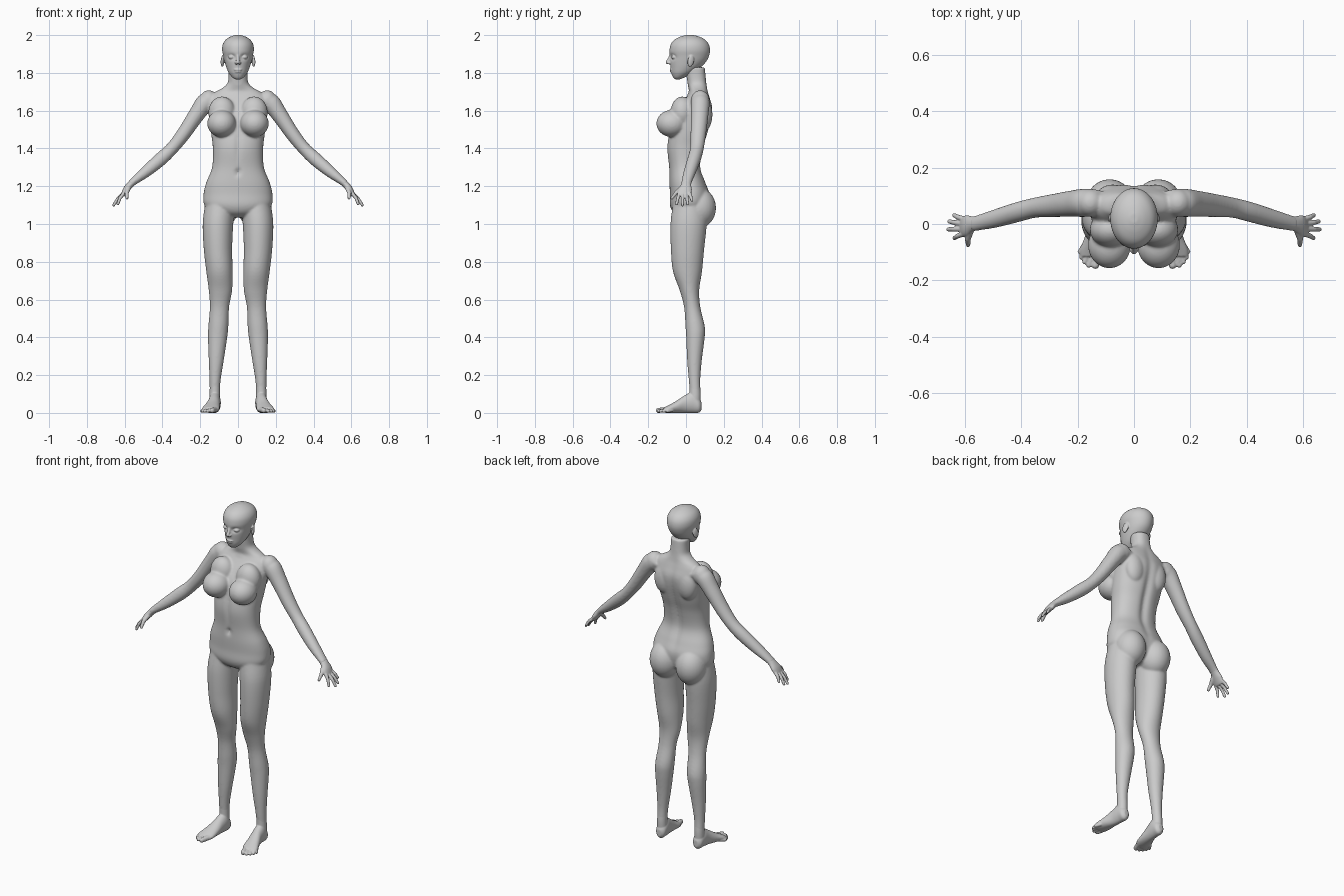
import bpy, bmesh, math
from mathutils import Vector, Matrix

X, Y = Vector((1, 0, 0)), Vector((0, 1, 0))


def smooth_rows(rows, steps=5):
    """Catmull-Rom interpolation of (x, y, z, a, b) rows."""
    out = []
    for i in range(len(rows) - 1):
        p = [rows[max(0, min(len(rows) - 1, i + k))] for k in (-1, 0, 1, 2)]
        for s in range(steps):
            t = s / steps
            out.append([0.5 * (2 * b + (c - a) * t + (2 * a - 5 * b + 4 * c - d) * t * t
                               + (3 * b - a - 3 * c + d) * t ** 3) for a, b, c, d in zip(*p)])
    return out + [list(rows[-1])]


def loft(bm, rows, u=X, v=Y, power=2.0, n=40):
    """Closed skin through elliptical sections spanned by u and v."""
    rings, e = [], 2 / power
    for x, y, z, a, b in smooth_rows(rows):
        ring = []
        for k in range(n):
            c, s = math.cos(2 * math.pi * k / n), math.sin(2 * math.pi * k / n)
            c, s = math.copysign(abs(c) ** e, c), math.copysign(abs(s) ** e, s)
            ring.append(bm.verts.new(Vector((x, y, z)) + u * (a * c) + v * (b * s)))
        rings.append(ring)
    for r, q in zip(rings, rings[1:]):
        for k in range(n):
            bm.faces.new((r[k], r[(k + 1) % n], q[(k + 1) % n], q[k]))
    bm.faces.new(rings[0][::-1])
    bm.faces.new(rings[-1])


def blob(bm, c, r, rot=Matrix()):
    m = Matrix.Translation(c) @ rot @ Matrix.Diagonal((*r, 1))
    bmesh.ops.create_uvsphere(bm, u_segments=28, v_segments=18, radius=1, matrix=m)


def digit(bm, pts, r0, r1):
    """Chain of tapered segments with round joints."""
    n = len(pts) - 1
    rad = [r0 + (r1 - r0) * i / n for i in range(n + 1)]
    for p, r in zip(pts, rad):
        blob(bm, p, (r, r, r))
    for i in range(n):
        p, q = Vector(pts[i]), Vector(pts[i + 1])
        m = Matrix.Translation((p + q) / 2) @ (q - p).to_track_quat('Z', 'Y').to_matrix().to_4x4()
        bmesh.ops.create_cone(bm, cap_ends=True, segments=20, radius1=rad[i], radius2=rad[i + 1],
                              depth=(q - p).length, matrix=m)


def dent(bm, x, z, sx, sz, depth):
    """Push the front (depth > 0) or back (depth < 0) surface inwards."""
    for v in bm.verts:
        if (v.co.y < 0.01) == (depth > 0):
            v.co.y += depth * math.exp(-((v.co.x - x) / sx) ** 2 - ((v.co.z - z) / sz) ** 2)


def mirror(bm):
    g = bmesh.ops.duplicate(bm, geom=bm.verts[:] + bm.edges[:] + bm.faces[:])["geom"]
    for v in g:
        if isinstance(v, bmesh.types.BMVert):
            v.co.x *= -1


def finish(name, bm, voxel, iterations):
    """Fuse the overlapping volumes into one smooth skin."""
    bmesh.ops.recalc_face_normals(bm, faces=bm.faces[:])
    me = bpy.data.meshes.new(name)
    bm.to_mesh(me)
    bm.free()
    ob = bpy.data.objects.new(name, me)
    bpy.context.collection.objects.link(ob)
    rm = ob.modifiers.new("Fuse", 'REMESH')
    rm.mode, rm.voxel_size, rm.use_smooth_shade = 'VOXEL', voxel, True
    sm = ob.modifiers.new("Soften", 'SMOOTH')
    sm.factor, sm.iterations = 0.5, iterations


# Body: limbs and paired masses first, mirrored, then the torso
bm = bmesh.new()
loft(bm, [(.095, .02, 1.10, .08, .09), (.106, .014, 1.0, .081, .096), (.106, .008, .865, .075, .088),
          (.098, .008, .75, .070, .077), (.093, .018, .65, .062, .052), (.098, .033, .56, .051, .043),
          (.104, .048, .46, .053, .051), (.108, .05, .40, .051, .049), (.115, .045, .28, .040, .039),
          (.121, .045, .18, .030, .031), (.123, .048, .11, .027, .029), (.123, .045, .05, .027, .03)])
loft(bm, [(.12, .075, 1.665, .045, .045), (.175, .075, 1.64, .050, .050), (.225, .072, 1.572, .044, .046),
          (.29, .065, 1.475, .038, .041), (.35, .058, 1.40, .034, .036), (.41, .043, 1.343, .036, .036),
          (.49, .02, 1.275, .030, .033), (.55, .005, 1.228, .021, .028), (.57, 0, 1.21, .019, .027)],
     u=Vector((.66, 0, .75)))
blob(bm, (.155, .075, 1.653), (.05, .05, .055))        # shoulder
blob(bm, (.087, -.075, 1.532), (.076, .082, .072))     # breast
blob(bm, (.085, -.02, 1.59), (.072, .062, .085))       # upper chest
blob(bm, (.086, .07, 1.085), (.086, .089, .105))       # buttock
blob(bm, (.075, .095, 1.58), (.06, .045, .09))         # shoulder blade
mirror(bm)
torso = bmesh.new()
loft(torso, [(0, .02, 1.035, .06, .05), (0, .018, 1.06, .13, .085), (0, .017, 1.10, .178, .102),
             (0, .02, 1.16, .182, .105), (0, .008, 1.22, .168, .096), (0, -.006, 1.30, .137, .084),
             (0, -.004, 1.40, .133, .096), (0, .013, 1.48, .142, .103), (0, .033, 1.56, .150, .103),
             (0, .053, 1.62, .157, .087), (0, .063, 1.67, .150, .063), (0, .067, 1.70, .118, .05),
             (0, .064, 1.72, .082, .049), (0, .059, 1.745, .056, .05), (0, .054, 1.78, .050, .051),
             (0, .048, 1.83, .050, .052)], power=2.25, n=96)
dent(torso, 0, 1.42, .022, .22, -.014)                 # spine groove
dent(torso, 0, 1.275, .012, .016, .016)                # navel
dent(torso, 0, 1.42, .014, .09, .008)                  # midline of the belly
tmp = bpy.data.meshes.new("tmp")
torso.to_mesh(tmp)
torso.free()
bm.from_mesh(tmp)
bpy.data.meshes.remove(tmp)
finish("body", bm, .0055, 10)

# Head: skull loft with eye sockets, then face features
bm = bmesh.new()
loft(bm, [(0, -.044, 1.766, .014, .014), (0, -.038, 1.776, .030, .030), (0, -.020, 1.80, .049, .058),
          (0, -.002, 1.83, .062, .080), (0, .011, 1.86, .071, .096), (0, .018, 1.89, .078, .104),
          (0, .020, 1.92, .084, .107), (0, .020, 1.95, .081, .101), (0, .020, 1.975, .066, .082),
          (0, .020, 1.992, .040, .050), (0, .020, 2.001, .013, .016)], n=96)
for s in (-1, 1):
    dent(bm, s * .034, 1.884, .018, .013, .016)
    blob(bm, (s * .034, -.062, 1.883), (.017, .016, .011))
    blob(bm, (s * .082, .025, 1.862), (.008, .018, .031),
         Matrix.Rotation(s * .35, 4, 'Z') @ Matrix.Rotation(-.2, 4, 'X'))
    blob(bm, (s * .009, -.09, 1.852), (.008, .010, .007))
digit(bm, [(0, -.079, 1.897), (0, -.087, 1.875), (0, -.097, 1.857)], .007, .0105)
blob(bm, (0, -.077, 1.817), (.022, .010, .006))
blob(bm, (0, -.074, 1.806), (.019, .010, .006))
blob(bm, (0, -.055, 1.782), (.02, .014, .014))
finish("head", bm, .0035, 3)

# Hands: palm, four fingers and thumb
bm = bmesh.new()
loft(bm, [(.55, .005, 1.228, .019, .026), (.572, 0, 1.207, .018, .027), (.592, -.006, 1.182, .017, .037),
          (.606, -.009, 1.160, .013, .036), (.612, -.009, 1.150, .009, .032)], u=Vector((.8, 0, .6)))
for base, tip in (((.607, -.036, 1.160), (.636, -.050, 1.106)), ((.612, -.018, 1.155), (.658, -.019, 1.100)),
                  ((.611, .001, 1.156), (.655, .009, 1.106)), ((.604, .018, 1.164), (.637, .031, 1.125))):
    mid = [(a + b) / 2 + d for a, b, d in zip(base, tip, (.004, 0, .003))]
    digit(bm, [base, mid, tip], .0098, .0075)
digit(bm, [(.580, -.022, 1.190), (.589, -.052, 1.165), (.588, -.074, 1.138)], .0135, .008)
mirror(bm)
finish("hands", bm, .003, 3)

# Feet: heel-to-ball loft and five toes
bm = bmesh.new()
loft(bm, [(.122, .082, .036, .012, .020), (.122, .068, .040, .028, .039), (.123, .035, .055, .032, .055),
          (.127, -.005, .047, .033, .047), (.136, -.05, .032, .040, .032), (.145, -.09, .021, .046, .021),
          (.151, -.115, .015, .040, .014)], v=Vector((0, 0, 1)))
for base, tip, r in (((.120, -.095, .018), (.137, -.146, .013), .0145), ((.142, -.105, .017), (.160, -.146, .010), .0105),
                     ((.156, -.100, .016), (.175, -.134, .010), .010), ((.167, -.092, .015), (.186, -.118, .010), .010),
                     ((.175, -.075, .014), (.191, -.098, .010), .010)):
    digit(bm, [base, tip], r, r - .001)
loft(bm, [(.123, .045, .05, .028, .032), (.123, .048, .10, .0275, .030), (.122, .046, .15, .027, .028)])
mirror(bm)
finish("feet", bm, .0035, 4)
